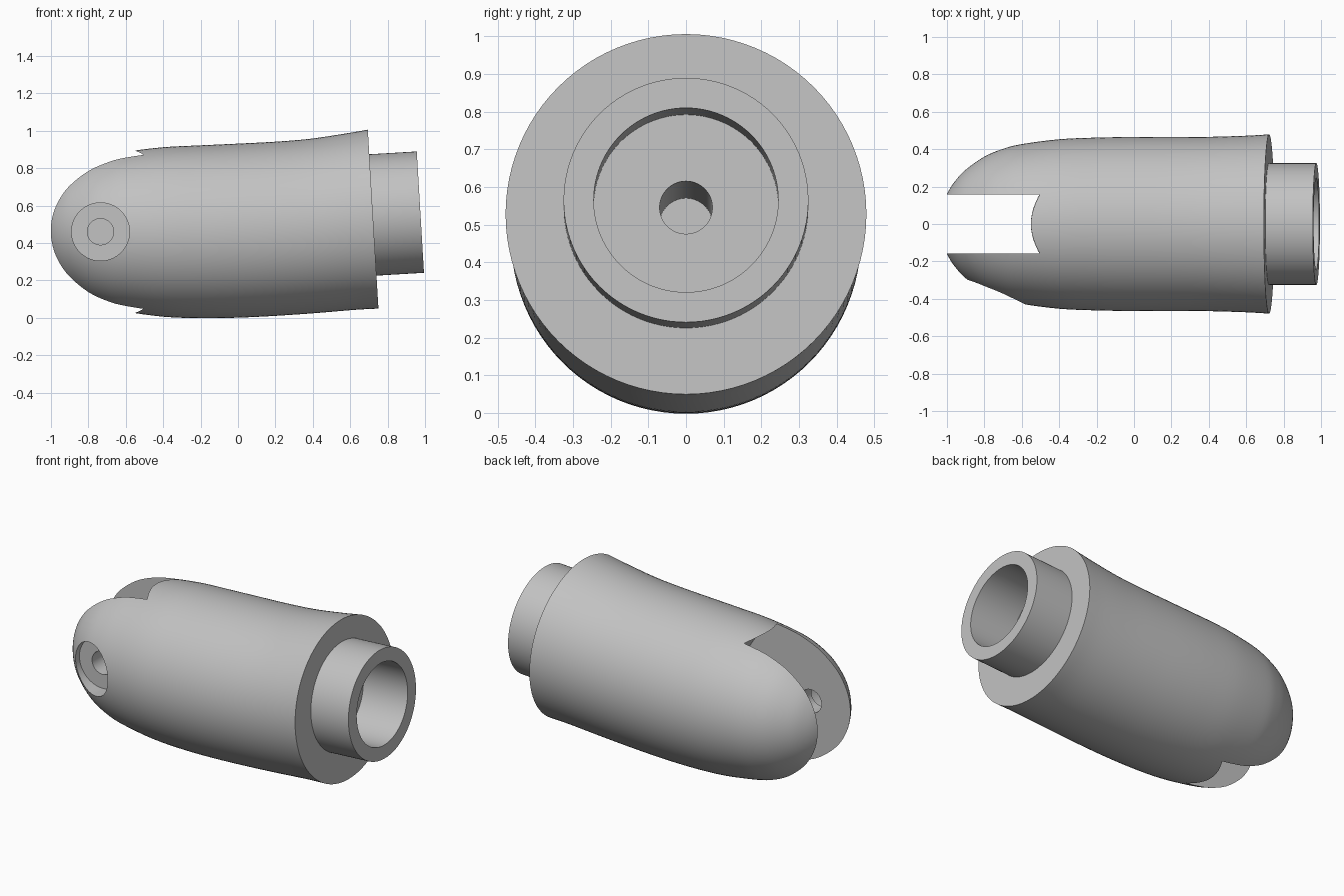
import bpy, bmesh, math
from mathutils import Vector

if "Cube" in bpy.data.objects:
    bpy.data.objects.remove(bpy.data.objects["Cube"])

TILT = math.radians(3.4)
AXIS = Vector((math.cos(TILT), 0, math.sin(TILT)))
PIVOT = Vector((-0.735, 0, 0.46))
SIDES = 96

grey = bpy.data.materials.new("light_grey")
grey.use_nodes = True
colour = (0.54, 0.54, 0.54, 1)
grey.diffuse_color = colour
grey.node_tree.nodes["Principled BSDF"].inputs["Base Color"].default_value = colour


def cylinder(name, start, end, radius):
    """Cylinder running between two points."""
    line = end - start
    bpy.ops.mesh.primitive_cylinder_add(vertices=SIDES, radius=radius, depth=line.length,
                                        location=(start + end) / 2)
    obj = bpy.context.object
    obj.name = name
    obj.rotation_euler = line.to_track_quat('Z', 'Y').to_euler()
    obj.data.materials.append(grey)
    return obj


def combine(target, tool, operation):
    """Apply a boolean, then discard the tool."""
    bpy.context.view_layer.objects.active = target
    mod = target.modifiers.new(operation.lower(), 'BOOLEAN')
    mod.operation, mod.solver, mod.object = operation, 'EXACT', tool
    bpy.ops.object.modifier_apply(modifier=mod.name)
    bpy.data.objects.remove(tool)


def smooth_path(points, steps):
    """Points along a curve through the given points."""
    pts = [Vector(p) for p in points]
    pts = [2 * pts[0] - pts[1]] + pts + [2 * pts[-1] - pts[-2]]
    out = []
    for a, b, c, d in zip(pts, pts[1:], pts[2:], pts[3:]):
        for i in range(steps):
            t = i / steps
            out.append(0.5 * (2 * b + (c - a) * t + (2 * a - 5 * b + 4 * c - d) * t * t
                              + (3 * b - a - 3 * c + d) * t ** 3))
    return out + [pts[-2]]


# Body: round sections (x, centre height, radius) along a gently bent axis
sections = [(-1.025, 0.465, 0.09), (-1.0, 0.465, 0.16), (-0.96, 0.464, 0.225),
            (-0.9, 0.463, 0.29), (-0.8, 0.461, 0.36), (-0.7, 0.46, 0.402),
            (-0.6, 0.46, 0.427), (-0.4, 0.459, 0.453), (-0.2, 0.46, 0.462),
            (0.0, 0.466, 0.465), (0.2, 0.476, 0.465), (0.4, 0.491, 0.466),
            (0.6, 0.514, 0.472), (0.7225, 0.5275, 0.479)]
bm = bmesh.new()
rings = []
for x, z, r in smooth_path(sections, 4):
    lean = TILT * min(max((x + 0.2) / 0.92, 0), 1)
    ring = []
    for i in range(SIDES):
        a = math.tau * i / SIDES
        ring.append(bm.verts.new((x - r * math.sin(a) * math.sin(lean), r * math.cos(a),
                                  z + r * math.sin(a) * math.cos(lean))))
    rings.append(ring)
for low, high in zip(rings, rings[1:]):
    for i in range(SIDES):
        j = (i + 1) % SIDES
        bm.faces.new((low[i], low[j], high[j], high[i]))
bm.faces.new(rings[0])
bm.faces.new(rings[-1])
bmesh.ops.recalc_face_normals(bm, faces=bm.faces)
mesh = bpy.data.meshes.new("finger_segment")
bm.to_mesh(mesh)
bm.free()
body = bpy.data.objects.new("finger_segment", mesh)
bpy.context.collection.objects.link(body)
mesh.materials.append(grey)

# Spigot on the rear face, with its wide bore and a narrow blind bore
tip = Vector((0.975, 0, 0.565))
combine(body, cylinder("spigot", tip - AXIS * 0.35, tip, 0.325), 'UNION')
combine(body, cylinder("wide_bore", tip - AXIS * 0.3, tip + AXIS * 0.1, 0.245), 'DIFFERENCE')
core = tip - Vector((0, 0, 0.002))
combine(body, cylinder("narrow_bore", core - AXIS * 1.06, core - AXIS * 0.2, 0.07), 'DIFFERENCE')

# Fork slot, rounded about the pivot
side = Vector((0, 1, 0))
combine(body, cylinder("fork_slot", PIVOT - side * 0.158, PIVOT + side * 0.158, 0.472), 'DIFFERENCE')

# Pin hole and counterbore through the front lug only
combine(body, cylinder("counterbore", PIVOT - side * 0.6, PIVOT - side * 0.26, 0.155), 'DIFFERENCE')
combine(body, cylinder("pin_hole", PIVOT - side * 0.5, PIVOT - side * 0.05, 0.07), 'DIFFERENCE')

bpy.ops.object.select_all(action='DESELECT')
body.select_set(True)
bpy.context.view_layer.objects.active = body
bpy.ops.object.shade_smooth_by_angle(angle=math.radians(30))
